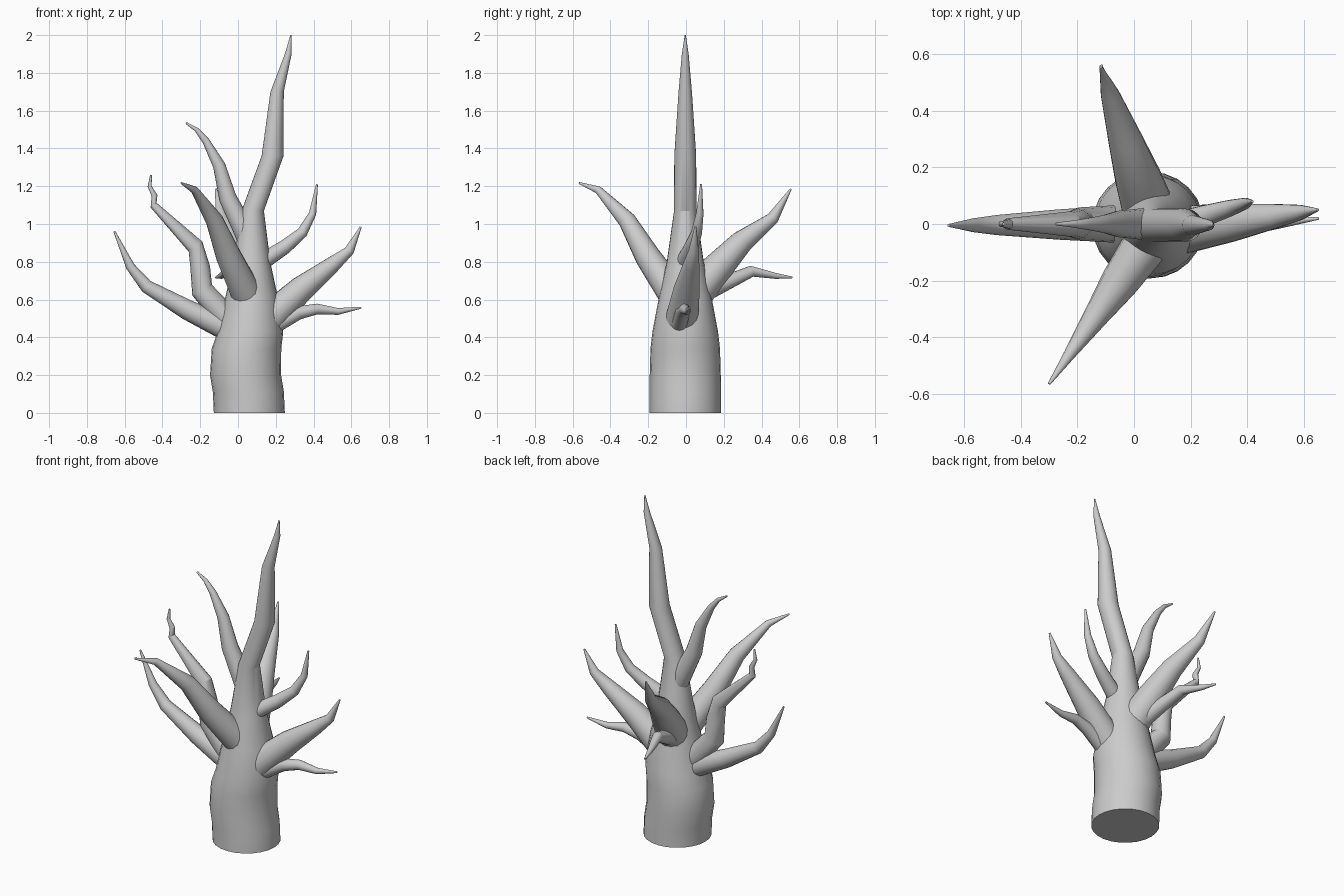
import bpy, bmesh, math
from mathutils import Vector

if "Cube" in bpy.data.objects:
    bpy.data.objects.remove(bpy.data.objects["Cube"])


def tube(name, pts, radii, sides, level=False):
    """Tapered limb swept along points; level keeps the rings horizontal."""
    bm = bmesh.new()
    loops, u = [], None
    for i, p in enumerate(pts):
        t = (pts[min(i + 1, len(pts) - 1)] - pts[max(i - 1, 0)]).normalized()
        if level:
            t = Vector((0, 0, 1))
        u = u or Vector((1, 0, 0))
        u = (u - t * u.dot(t)).normalized()
        v = t.cross(u)
        angles = [k * math.tau / sides for k in range(sides)]
        loops.append([bm.verts.new(p + radii[i] * (math.cos(a) * u + math.sin(a) * v))
                      for a in angles])
    for lo, hi in zip(loops, loops[1:]):
        for k in range(sides):
            n = (k + 1) % sides
            bm.faces.new((lo[k], lo[n], hi[n], hi[k]))
    bm.faces.new(loops[0][::-1])
    bm.faces.new(loops[-1])
    bmesh.ops.recalc_face_normals(bm, faces=bm.faces)
    me = bpy.data.meshes.new(name)
    bm.to_mesh(me)
    bm.free()
    bpy.context.collection.objects.link(bpy.data.objects.new(name, me))


def branch(name, radius, path, y0=0, y1=0):
    """Bent limb: path is (x, z); y follows x; radius fades with length."""
    x0, x1 = path[0][0], path[-1][0]
    pts = [Vector((x, y0 + (y1 - y0) * (x - x0) / (x1 - x0), z)) for x, z in path]
    run = [0]
    for a, b in zip(pts, pts[1:]):
        run.append(run[-1] + (b - a).length)
    tube(name, pts, [radius * (1 - (s / run[-1]) ** 1.4) + .005 for s in run], 16)


def trunk_radius(z):
    """Thick base easing into a slim leader that fades to a point."""
    t = min(max((z - .25) / .87, 0), 1)
    thick = .185 - .13 * t * t * (3 - 2 * t)
    return thick * min(1, (2 - z) / .64) ** .7 + .003


# Trunk with its leader
trunk = [(.06, 0), (.055, .11), (.04, .2), (.045, .34), (.066, .43), (.072, .6),
         (.073, .8), (.078, 1.07), (.183, 1.36), (.207, 1.7), (.266, 1.9), (.28, 2)]
tube("trunk", [Vector((x, -.004, z)) for x, z in trunk],
     [trunk_radius(z) for x, z in trunk], 24, True)

# Left branches
branch("left_low_branch", .06, [(-.03, .43), (-.13, .48), (-.267, .545), (-.485, .67),
                                (-.57, .775), (-.655, .962)], 0, -.005)
branch("left_middle_branch", .062, [(-.05, .49), (-.19, .65), (-.2, .77), (-.225, .88),
                                    (-.447, 1.1), (-.442, 1.15), (-.468, 1.2), (-.46, 1.26)])
branch("left_top_branch", .053, [(.05, .93), (-.055, 1.14), (-.1, 1.31), (-.17, 1.44),
                                 (-.22, 1.5), (-.275, 1.535)])

# Front and back branches
branch("front_branch", .078, [(.05, .62), (-.05, .83), (-.125, 1.02), (-.23, 1.18),
                              (-.3, 1.217)], -.06, -.565)
branch("back_high_branch", .09, [(.055, .62), (.015, .76), (-.03, .905), (-.085, 1.03),
                                 (-.117, 1.185)], .04, .555)
branch("back_low_branch", .048, [(.04, .62), (-.05, .75), (-.09, .725), (-.117, .717)],
       .06, .562)

# Right branches
branch("right_large_branch", .085, [(.14, .475), (.34, .66), (.5, .785), (.59, .86),
                                    (.65, .985)], -.025, .05)
branch("right_low_branch", .042, [(.15, .44), (.32, .53), (.42, .55), (.53, .537),
                                  (.652, .557)], -.04, .02)
branch("right_high_branch", .042, [(.09, .775), (.25, .88), (.34, .955), (.395, 1.055),
                                   (.418, 1.21)], -.02, .08)

# Soft shading with visible kinks between segments
bpy.ops.object.select_all(action='SELECT')
bpy.context.view_layer.objects.active = bpy.data.objects["trunk"]
bpy.ops.object.shade_smooth_by_angle(angle=math.radians(25))
